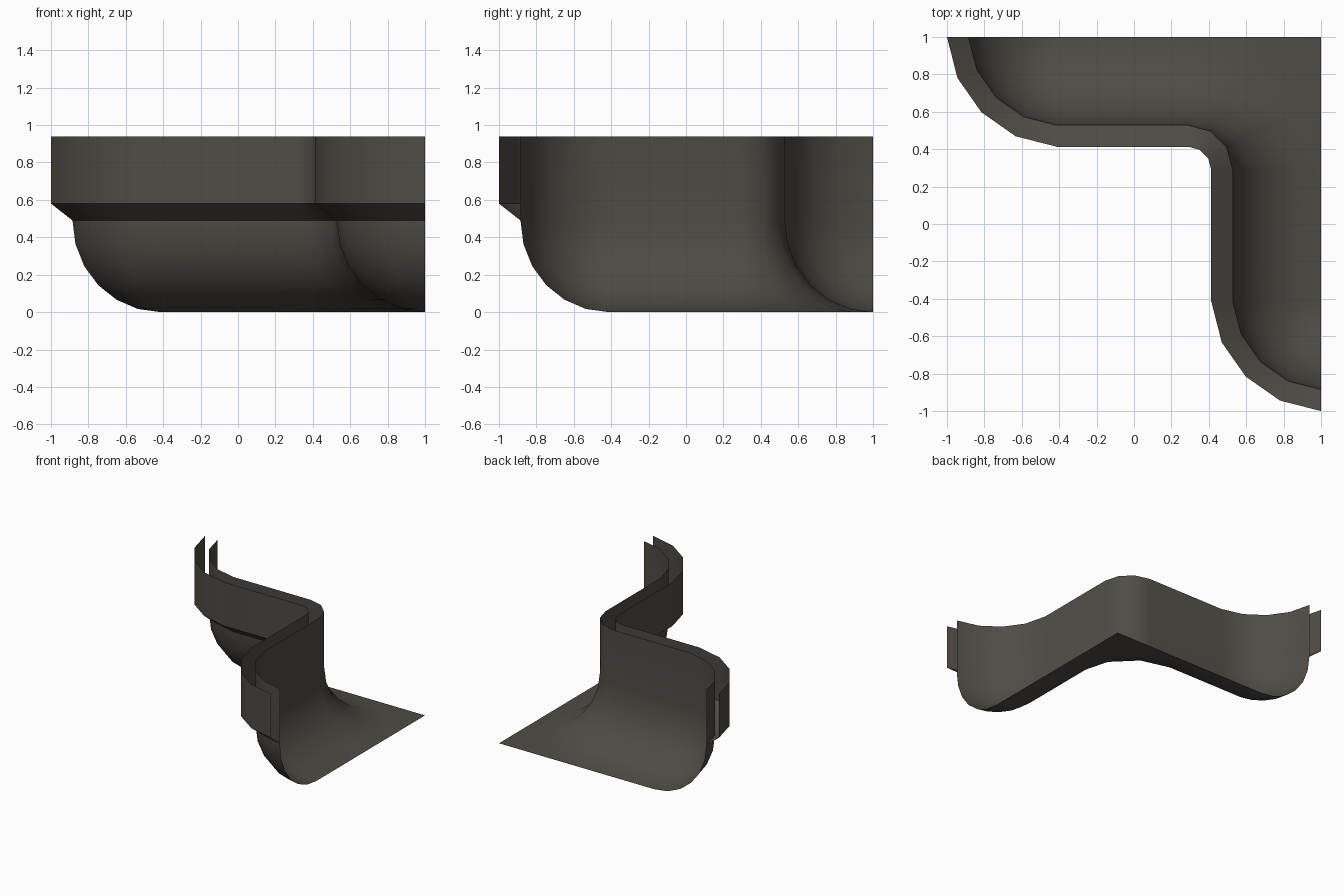
import bpy, bmesh, math
from mathutils import Vector

if "Cube" in bpy.data.objects:
    bpy.data.objects.remove(bpy.data.objects["Cube"])

SPAN = 0.587      # distance from outer wall to end of the floor curve
GAP = 0.115       # distance between outer and inner wall
TOP, OUT_LOW, IN_LOW = 0.94, 0.58, 0.49
EDGE = 1 - SPAN   # outer wall line
C = 0.29          # centre of the tight corner

grey = bpy.data.materials.new("dark warm grey")
grey.diffuse_color = (0.080, 0.072, 0.062, 1)
grey.use_nodes = True
grey.node_tree.nodes["Principled BSDF"].inputs["Base Color"].default_value = grey.diffuse_color

# stations along the wall: point on the outer wall, inward direction
stations = []


def end_curve(cx, cy):
    for i in range(5):
        a = math.pi + i * math.pi / 8
        k = 1 - 0.03 * math.sin(2 * (a - math.pi))
        u = Vector((math.cos(a), math.sin(a))) * k
        stations.append((Vector((cx, cy)) + u * SPAN, -u))


end_curve(-EDGE, 1)
for i in range(4):
    a = math.pi / 2 - i * math.pi / 6
    u = Vector((math.cos(a), math.sin(a)))
    stations.append((Vector((C, C)) + u * (EDGE - C), u))
end_curve(1, -EDGE)


def sweep(name, profile, floor=False):
    """Sweep (inward offset, height) points along the stations."""
    bm = bmesh.new()
    rings = []
    for p, n in stations:
        rings.append([bm.verts.new((*(p + n * d), z)) for d, z in profile])
    for a, b in zip(rings, rings[1:]):
        for j in range(len(profile) - 1):
            bm.faces.new((a[j], a[j + 1], b[j + 1], b[j]))
    if floor:  # flat floor in the far corner
        corner = bm.verts.new((1, 1, 0))
        bm.faces.new([rings[i][-1] for i in range(5, 9)] + [corner])
    bmesh.ops.remove_doubles(bm, verts=bm.verts, dist=0.0005)
    bmesh.ops.recalc_face_normals(bm, faces=bm.faces)
    # inner surface faces up, outer surfaces face away from it
    bm.normal_update()
    f = max(bm.faces, key=lambda q: abs(q.normal.z)) if floor else None
    if floor and f.normal.z < 0:
        bmesh.ops.reverse_faces(bm, faces=bm.faces)
    if not floor and sum(q.normal.y * q.calc_area() for q in bm.faces) > 0:
        bmesh.ops.reverse_faces(bm, faces=bm.faces)
    mesh = bpy.data.meshes.new(name)
    bm.to_mesh(mesh)
    bm.free()
    mesh.materials.append(grey)
    ob = bpy.data.objects.new(name, mesh)
    bpy.context.collection.objects.link(ob)
    bpy.ops.object.select_all(action='DESELECT')
    ob.select_set(True)
    bpy.context.view_layer.objects.active = ob
    bpy.ops.object.shade_smooth_by_angle(angle=math.radians(35))


# outer wall band and the sloped ledge under it
sweep("outer_wall", [(0, TOP), (0, OUT_LOW)])
sweep("ledge", [(0, OUT_LOW), (GAP, IN_LOW)])

# inner wall curving down into the floor
R = SPAN - GAP
curve = [(SPAN - R * math.cos(math.radians(t)), IN_LOW * (1 - math.sin(math.radians(t))))
         for t in range(0, 91, 15)]
sweep("inner_wall_and_floor", [(GAP, TOP)] + curve, floor=True)
